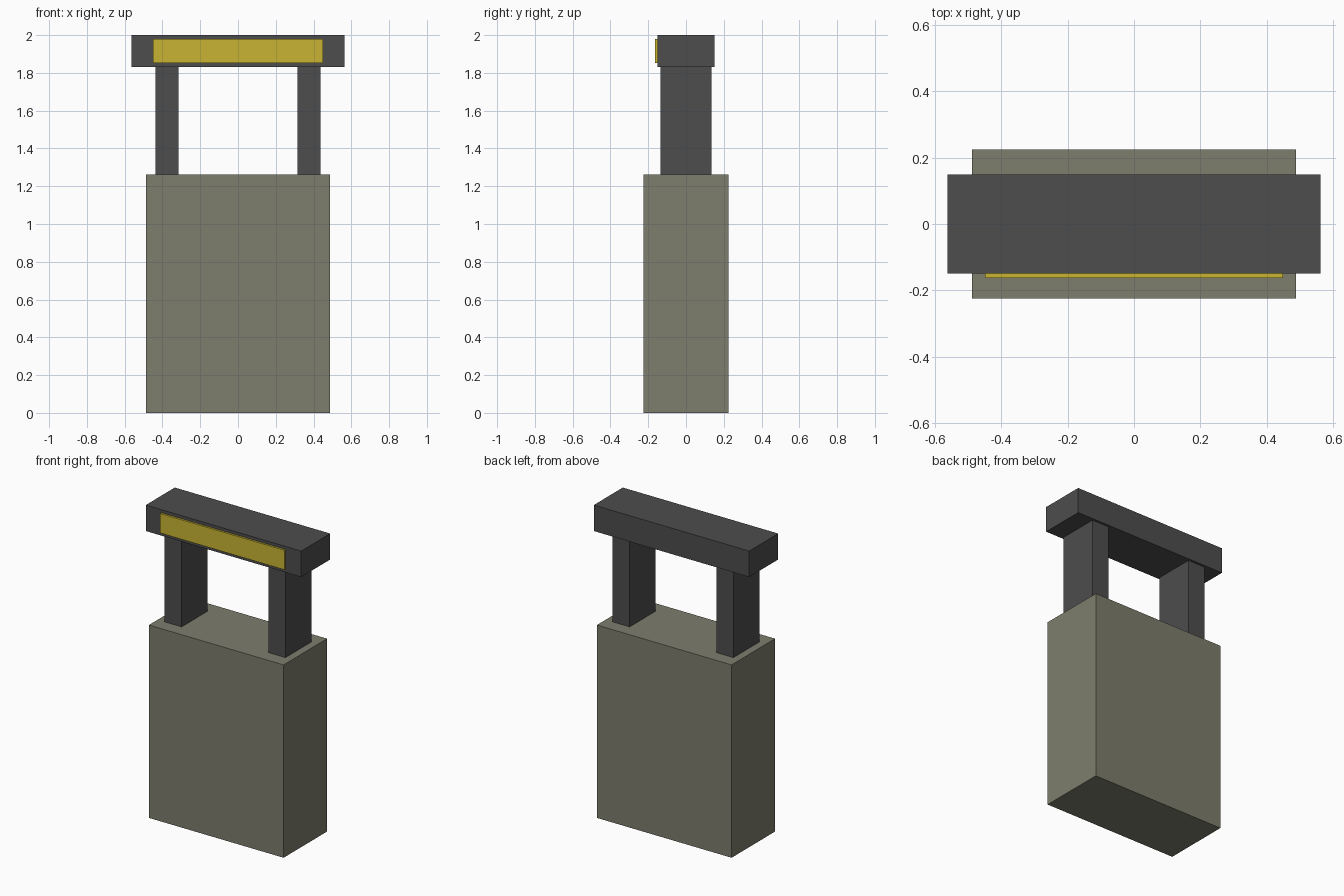
import bpy

cube = bpy.data.objects.get("Cube")
if cube:
    bpy.data.objects.remove(cube, do_unlink=True)


def material(name, rgb):
    mat = bpy.data.materials.new(name)
    mat.use_nodes = True
    color = (*rgb, 1.0)
    mat.diffuse_color = color
    mat.node_tree.nodes["Principled BSDF"].inputs["Base Color"].default_value = color
    return mat


def box(name, low, high, mat):
    """Flat-sided block spanning two opposite corners."""
    center = [(a + b) / 2 for a, b in zip(low, high)]
    bpy.ops.mesh.primitive_cube_add(size=1, location=center)
    obj = bpy.context.object
    obj.name = name
    obj.scale = [b - a for a, b in zip(low, high)]
    bpy.ops.object.transform_apply(location=False, rotation=False, scale=True)
    obj.data.materials.append(mat)
    return obj


olive = material("olive grey", (0.205, 0.205, 0.153))
charcoal = material("charcoal", (0.075, 0.075, 0.075))
yellow = material("mustard yellow", (0.58, 0.456, 0.032))

BODY_TOP = 1.263
BEAM_BOTTOM = 1.83

# Main block
box("body", (-0.488, -0.225, 0), (0.488, 0.225, BODY_TOP), olive)

# Uprights, one on each side
for side, name in ((1, "left_post"), (-1, "right_post")):
    inner, outer = sorted((side * 0.314, side * 0.438))
    box(name, (inner, -0.135, BODY_TOP), (outer, 0.135, BEAM_BOTTOM), charcoal)

# Crossbar and its front panel
box("crossbar", (-0.563, -0.15, BEAM_BOTTOM), (0.563, 0.15, 2), charcoal)
box("front_panel", (-0.45, -0.163, 1.852), (0.45, -0.15, 1.98), yellow)
